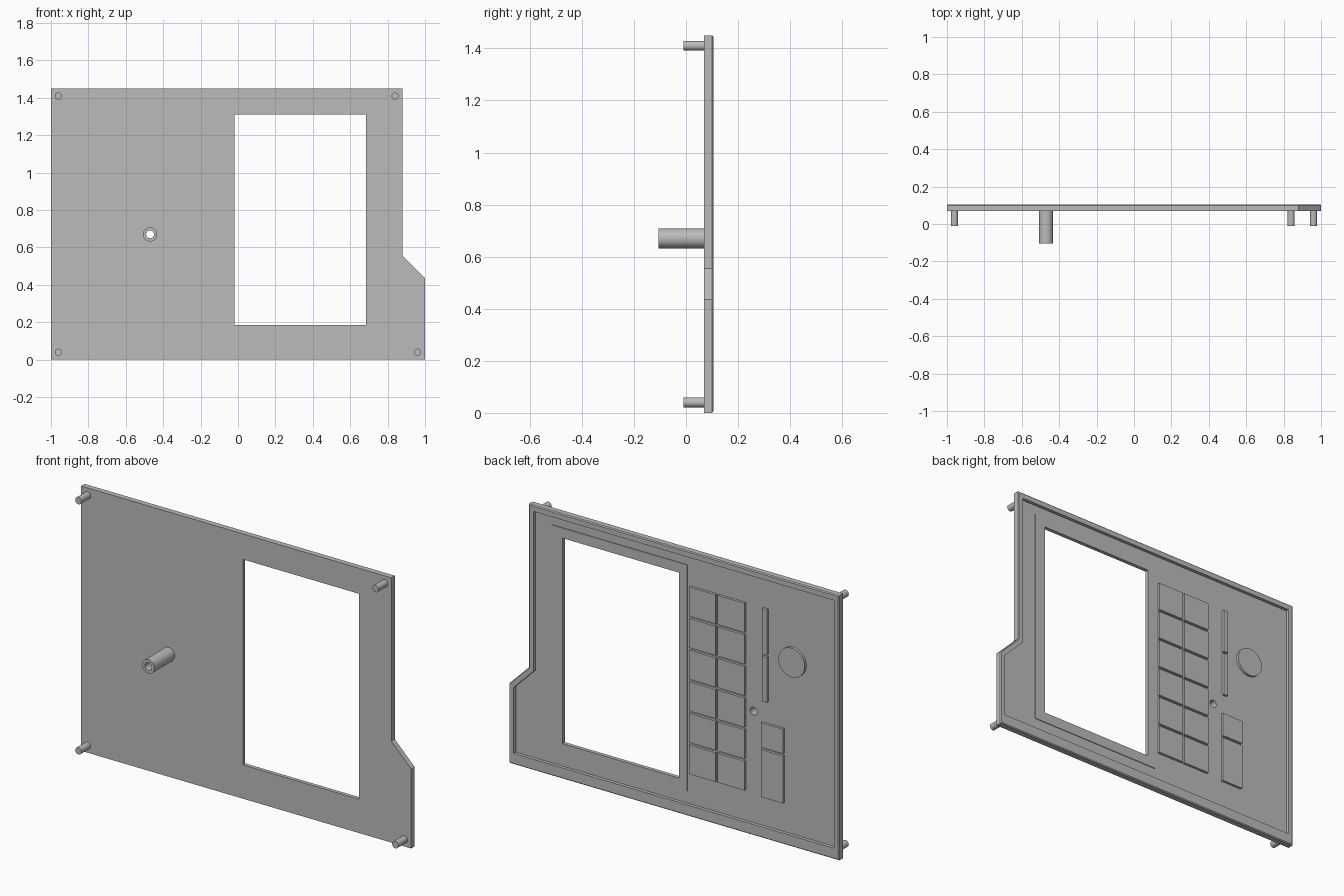
import bpy, bmesh, math
from mathutils import Matrix, Vector

default = bpy.data.objects.get("Cube")
if default:
    bpy.data.objects.remove(default, do_unlink=True)

grey = bpy.data.materials.new("plain grey")
grey.use_nodes = True
COLOUR = (0.5, 0.5, 0.5, 1)
grey.diffuse_color = COLOUR
grey.node_tree.nodes["Principled BSDF"].inputs["Base Color"].default_value = COLOUR

FRONT, FLOOR, BACK = 0.07, 0.087, 0.105
FRAME_TOP, KEY_TOP = 0.091, 0.101


def finish(name, bm):
    bmesh.ops.recalc_face_normals(bm, faces=bm.faces)
    mesh = bpy.data.meshes.new(name)
    bm.to_mesh(mesh)
    bm.free()
    mesh.materials.append(grey)
    obj = bpy.data.objects.new(name, mesh)
    bpy.context.collection.objects.link(obj)
    return obj


def prism(name, outline, y0, y1, chamfer=0):
    """Extrude an x-z outline along y, with an optional chamfered back edge."""
    bm = bmesh.new()
    face = bm.faces.new([bm.verts.new((x, y0, z)) for x, z in outline])
    new = bmesh.ops.extrude_face_region(bm, geom=[face])["geom"]
    moved = [g for g in new if isinstance(g, bmesh.types.BMVert)]
    bmesh.ops.translate(bm, vec=(0, y1 - y0, 0), verts=moved)
    if chamfer:
        rim = [e for e in bm.edges if all(v in moved for v in e.verts)]
        bmesh.ops.bevel(bm, geom=rim, offset=chamfer, segments=1, affect="EDGES")
    return finish(name, bm)


def box(name, x0, x1, z0, z1, y0, y1):
    return prism(name, [(x0, z0), (x1, z0), (x1, z1), (x0, z1)], y0, y1)


def cylinder(name, x, z, radius, y0, y1):
    bm = bmesh.new()
    place = Matrix.Translation((x, (y0 + y1) / 2, z)) @ Matrix.Rotation(math.pi / 2, 4, "X")
    bmesh.ops.create_cone(bm, cap_ends=True, segments=40, radius1=radius,
                          radius2=radius, depth=y1 - y0, matrix=place)
    return finish(name, bm)


def cut(obj, cutter):
    """Subtract the cutter from the object and remove the cutter."""
    cutter.hide_render = True
    mod = obj.modifiers.new("cut", "BOOLEAN")
    mod.operation, mod.solver, mod.object = "DIFFERENCE", "EXACT", cutter
    bpy.context.view_layer.update()
    graph = bpy.context.evaluated_depsgraph_get()
    mesh = bpy.data.meshes.new_from_object(obj.evaluated_get(graph))
    obj.modifiers.clear()
    obj.data = mesh
    bpy.data.objects.remove(cutter, do_unlink=True)


def smooth(obj):
    bpy.ops.object.select_all(action="DESELECT")
    obj.select_set(True)
    bpy.context.view_layer.objects.active = obj
    bpy.ops.object.shade_smooth_by_angle(angle=math.radians(30))


def window_cutter():
    return box("window_cutter", -0.02, 0.685, 0.185, 1.31, 0, 0.2)


def hole_cutter():
    return cylinder("hole_cutter", -0.47, 0.67, 0.021, -0.2, 0.2)


# Panel with a stepped right edge, recessed back, window and through hole
panel = prism("panel", [(-1, 0), (1, 0), (1, 0.435), (0.88, 0.555),
                        (0.88, 1.45), (-1, 1.45)], FRONT, BACK, 0.005)
cut(panel, prism("recess_cutter", [(-0.97, 0.06), (0.97, 0.06), (0.97, 0.422), (0.85, 0.542),
                                   (0.85, 1.417), (-0.97, 1.417)], FLOOR, 0.2))
cut(panel, window_cutter())
cut(panel, hole_cutter())

# Slightly raised frame around the window
frame = box("window_frame", -0.07, 0.75, 0.127, 1.365, FLOOR - 0.005, FRAME_TOP)
cut(frame, window_cutter())

# Hollow tube on the front
tube = cylinder("front_tube", -0.47, 0.67, 0.038, -0.105, FRONT + 0.005)
cut(tube, hole_cutter())
smooth(tube)

# Corner pegs
for i, (x, z) in enumerate([(-0.96, 0.04), (0.96, 0.04), (0.84, 1.41), (-0.96, 1.41)]):
    smooth(cylinder(f"corner_peg_{i + 1}", x, z, 0.019, -0.01, FRONT + 0.005))

# Two columns of six raised keys
for col, (x0, x1) in enumerate([(-0.25, -0.09), (-0.425, -0.262)]):
    for row in range(6):
        top = 1.254 - row * 0.173
        box(f"key_{col + 1}_{row + 1}", x0, x1, top - 0.16, top, FLOOR - 0.005, KEY_TOP)

# Narrow bars, side plates and round dial
for name, x0, x1, z0, z1 in [("upper_bar", -0.56, -0.53, 1.005, 1.254),
                             ("lower_bar", -0.56, -0.53, 0.745, 0.992),
                             ("small_plate", -0.657, -0.525, 0.492, 0.627),
                             ("large_plate", -0.657, -0.525, 0.22, 0.48)]:
    box(name, x0, x1, z0, z1, FLOOR - 0.005, KEY_TOP)
smooth(cylinder("round_dial", -0.71, 1.005, 0.08, FLOOR - 0.005, KEY_TOP))
